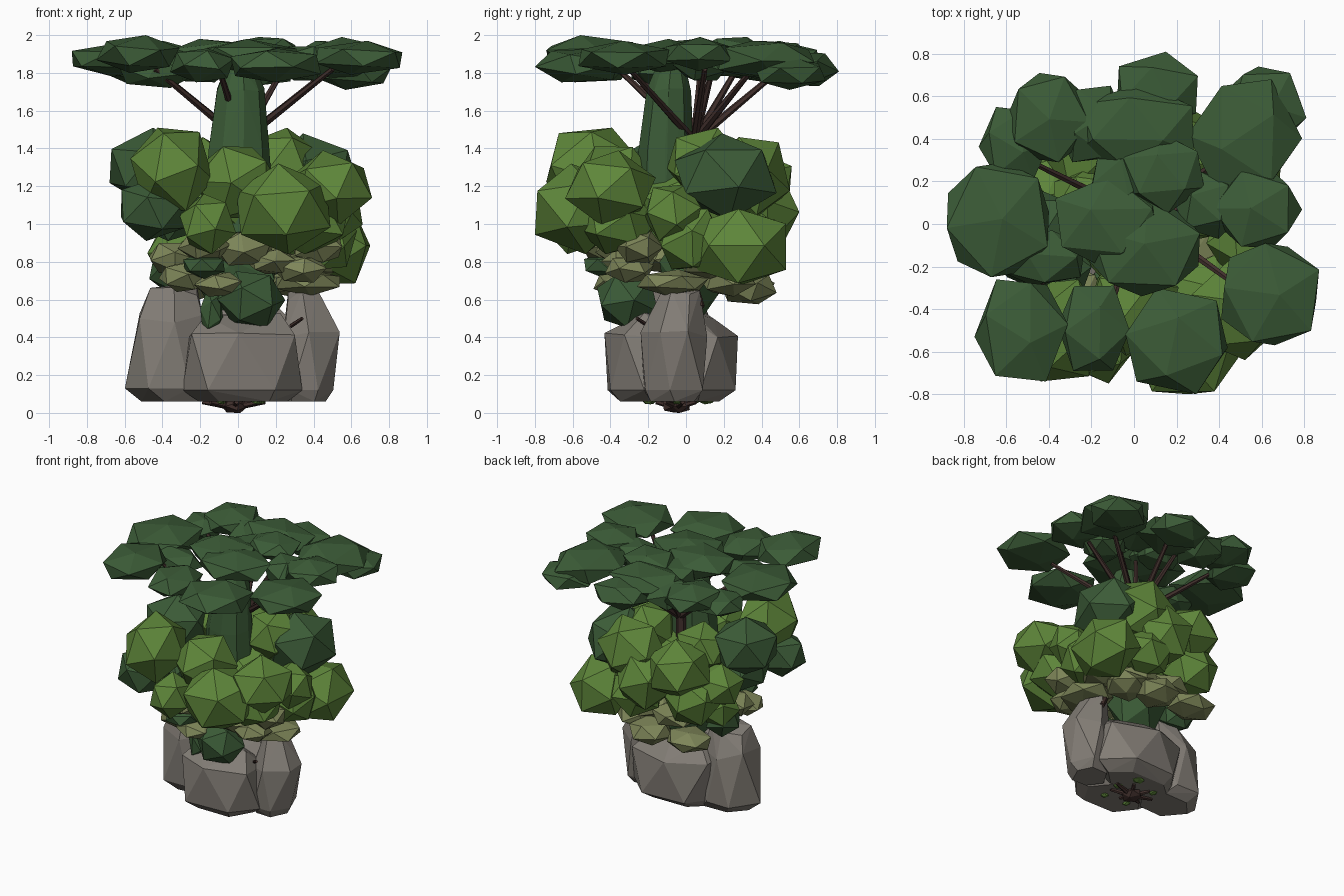
import bpy, bmesh, math, random
from mathutils import Vector, Matrix, Euler

random.seed(11)


def material(name, r, g, b):
    m = bpy.data.materials.new(name)
    m.diffuse_color = (r, g, b, 1)
    return m


DARK = material("dark green", 0.044, 0.105, 0.038)
LIGHT = material("leaf green", 0.112, 0.238, 0.042)
KHAKI = material("dry moss", 0.205, 0.235, 0.098)
STONE = material("stone", 0.225, 0.205, 0.180)
BARK = material("bark", 0.055, 0.030, 0.026)


def finish(bm, name, mat):
    me = bpy.data.meshes.new(name)
    bmesh.ops.recalc_face_normals(bm, faces=bm.faces)
    bm.to_mesh(me)
    bm.free()
    me.materials.append(mat)
    bpy.context.collection.objects.link(bpy.data.objects.new(name, me))


def blobs(name, mat, items, tilt=3.14):
    """Faceted clumps, each (x, y, z, rx, ry, rz) as half extents."""
    for i, (x, y, z, *half) in enumerate(items):
        bm = bmesh.new()
        bmesh.ops.create_icosphere(bm, subdivisions=1, radius=1)
        turn = Euler([random.uniform(-tilt, tilt), random.uniform(-tilt, tilt),
                      random.uniform(0, 6.28)]).to_matrix()
        bmesh.ops.rotate(bm, matrix=turn, verts=bm.verts)
        size = [max(abs(v.co[k]) for v in bm.verts) for k in range(3)]
        for v in bm.verts:
            v.co = Vector((x, y, z)) + Vector([v.co[k] * half[k] / size[k] for k in range(3)])
        finish(bm, f"{name}_{i + 1}", mat)


def hull(name, rings, mat=STONE, sides=6, jitter=0.10, lift=0.04, stagger=0.5):
    """Convex body around rings of (z, x, y, rx, ry)."""
    bm = bmesh.new()
    for n, (z, x, y, rx, ry) in enumerate(rings):
        for k in range(sides):
            a = (k + stagger * (n // 2) + random.uniform(-0.9, 0.9) * jitter) * 2 * math.pi / sides
            f = 1.04 + random.uniform(-jitter, jitter * 0.3)
            dz = random.uniform(-lift, lift) if z > 0.2 else 0
            bm.verts.new((x + rx * f * math.cos(a), y + ry * f * math.sin(a), z + dz))
    bmesh.ops.convex_hull(bm, input=bm.verts)
    bmesh.ops.delete(bm, geom=[v for v in bm.verts if not v.link_faces], context='VERTS')
    finish(bm, name, mat)


def limb(name, a, b, r1, r2, mat=BARK, sides=6):
    """Tapered limb from a to b."""
    a, b = Vector(a), Vector(b)
    d = b - a
    bm = bmesh.new()
    bmesh.ops.create_cone(bm, cap_ends=True, segments=sides, radius1=r1, radius2=r2, depth=d.length)
    bm.transform(Matrix.Translation((a + b) / 2) @ d.to_track_quat('Z', 'Y').to_matrix().to_4x4())
    finish(bm, name, mat)


# Flat canopy pads
blobs("canopy_pad", DARK, [
    (-0.64, 0.02, 1.87, 0.24, 0.27, 0.09), (-0.40, 0.50, 1.88, 0.19, 0.21, 0.09),
    (-0.56, 0.38, 1.83, 0.17, 0.17, 0.08), (0.01, 0.45, 1.88, 0.27, 0.21, 0.09),
    (0.11, 0.63, 1.82, 0.19, 0.18, 0.09), (0.52, 0.41, 1.87, 0.27, 0.27, 0.10),
    (0.61, 0.55, 1.80, 0.20, 0.19, 0.09), (0.14, 0.24, 1.92, 0.19, 0.19, 0.07),
    (-0.12, 0.01, 1.89, 0.25, 0.22, 0.09), (0.05, -0.11, 1.89, 0.26, 0.23, 0.09),
    (0.58, 0.07, 1.90, 0.21, 0.18, 0.09), (0.64, -0.33, 1.88, 0.23, 0.24, 0.09),
    (0.20, -0.55, 1.84, 0.24, 0.25, 0.09), (-0.53, -0.50, 1.90, 0.22, 0.24, 0.10),
    (-0.19, -0.49, 1.84, 0.17, 0.20, 0.09), (-0.43, -0.16, 1.81, 0.20, 0.13, 0.09),
    (0.35, 0.09, 1.85, 0.17, 0.16, 0.09), (-0.20, 0.47, 1.84, 0.18, 0.18, 0.09),
    (-0.05, 0.21, 1.86, 0.15, 0.15, 0.08)], tilt=0.5)

# Central column and branches holding the canopy
hull("green_column", [(0.95, 0, -0.11, 0.19, 0.17), (1.40, 0, -0.11, 0.16, 0.14),
                      (1.71, 0.01, -0.09, 0.125, 0.115), (1.82, 0.01, -0.08, 0.08, 0.08)],
     DARK, 9, 0.02, 0.01, 0)
limb("trunk", (0, 0.04, 0.4), (0.01, 0.045, 1.56), 0.05, 0.035)
for i, tip in enumerate([(-0.46, 0.28, 1.84), (-0.44, -0.28, 1.82), (0.50, -0.30, 1.82),
                         (0.50, 0.36, 1.83), (0.10, 0.50, 1.82), (0.24, 0.14, 1.82),
                         (-0.10, -0.36, 1.82), (-0.08, 0.35, 1.82), (0.50, 0.10, 1.82),
                         (0.05, 0.08, 1.85)]):
    limb(f"branch_{i + 1}", (0.02, 0.045, 1.44), tip, 0.024, 0.014)

# Upper leafy clumps
blobs("leaf_clump", LIGHT, [
    (-0.35, -0.50, 1.29, 0.22, 0.24, 0.22), (-0.01, -0.38, 1.22, 0.22, 0.24, 0.19),
    (0.49, -0.40, 1.19, 0.22, 0.24, 0.20), (0.24, -0.57, 1.08, 0.25, 0.23, 0.24),
    (-0.16, -0.58, 1.00, 0.15, 0.17, 0.16), (0.50, 0.29, 0.88, 0.20, 0.24, 0.20),
    (0.24, 0.10, 1.32, 0.18, 0.20, 0.19), (0.22, 0.34, 1.25, 0.24, 0.21, 0.21),
    (0.07, 0.40, 1.08, 0.22, 0.20, 0.20), (-0.18, 0.34, 1.20, 0.23, 0.22, 0.21),
    (0.50, -0.07, 1.06, 0.16, 0.15, 0.15), (0.47, 0.02, 0.92, 0.16, 0.17, 0.16),
    (-0.26, 0.30, 0.98, 0.18, 0.19, 0.17), (-0.34, 0.08, 0.85, 0.14, 0.16, 0.13),
    (0.18, 0.34, 0.93, 0.18, 0.18, 0.16), (-0.20, 0.10, 1.28, 0.18, 0.19, 0.18),
    (0.36, -0.36, 1.00, 0.22, 0.22, 0.16), (0.0, 0.0, 1.08, 0.32, 0.32, 0.24),
    (-0.36, 0.16, 1.06, 0.18, 0.18, 0.16)])
blobs("dark_clump", DARK, [
    (-0.45, -0.50, 1.08, 0.17, 0.17, 0.17), (-0.46, -0.07, 1.30, 0.22, 0.24, 0.21),
    (0.40, 0.21, 1.25, 0.24, 0.27, 0.23), (-0.36, -0.20, 1.06, 0.16, 0.18, 0.15)])

# Lower shrubs sitting on the boulders
blobs("low_shrub", DARK, [
    (0.07, -0.31, 0.60, 0.18, 0.16, 0.15), (-0.18, -0.42, 0.78, 0.11, 0.12, 0.07),
    (-0.14, -0.28, 0.53, 0.06, 0.07, 0.13), (-0.35, 0.05, 0.75, 0.12, 0.13, 0.11),
    (0.00, 0.02, 0.72, 0.20, 0.16, 0.25)])
blobs("moss_pad", KHAKI, [
    (0.03, -0.34, 0.87, 0.15, 0.14, 0.09), (0.42, -0.25, 0.88, 0.13, 0.13, 0.085),
    (0.33, -0.30, 0.76, 0.14, 0.13, 0.07), (0.37, -0.07, 0.69, 0.17, 0.19, 0.07),
    (-0.28, -0.32, 0.72, 0.14, 0.13, 0.08), (-0.10, -0.36, 0.68, 0.13, 0.13, 0.065),
    (-0.18, -0.44, 0.88, 0.14, 0.12, 0.07), (0.07, 0.33, 0.66, 0.15, 0.15, 0.085),
    (0.25, 0.22, 0.70, 0.16, 0.15, 0.085), (-0.25, 0.32, 0.67, 0.15, 0.15, 0.075),
    (0.14, 0.18, 0.80, 0.18, 0.16, 0.085), (-0.34, -0.10, 0.82, 0.13, 0.13, 0.08),
    (0.40, 0.12, 0.79, 0.13, 0.14, 0.08), (-0.08, 0.23, 0.79, 0.16, 0.16, 0.085),
    (0.18, -0.32, 0.80, 0.13, 0.13, 0.065)], tilt=0.6)

# Boulders
hull("left_boulder", [(0.06, -0.30, -0.04, 0.20, 0.14), (0.13, -0.37, -0.05, 0.22, 0.22),
                      (0.50, -0.35, -0.05, 0.19, 0.20), (0.66, -0.34, -0.06, 0.14, 0.12)])
hull("front_boulder", [(0.06, 0.02, -0.20, 0.24, 0.17), (0.12, 0.02, -0.21, 0.32, 0.24),
                       (0.42, 0.02, -0.21, 0.33, 0.23), (0.49, 0.03, -0.17, 0.22, 0.12)], sides=6)
hull("right_boulder", [(0.06, 0.34, -0.07, 0.13, 0.13), (0.12, 0.36, -0.07, 0.15, 0.17),
                       (0.43, 0.39, -0.06, 0.17, 0.17), (0.62, 0.34, -0.03, 0.09, 0.10)])
hull("back_boulder", [(0.06, 0.03, 0.06, 0.26, 0.13), (0.12, 0.03, 0.06, 0.34, 0.22),
                      (0.42, 0.03, 0.05, 0.36, 0.22), (0.53, 0.02, 0.02, 0.24, 0.13)])
limb("right_twig", (0.28, -0.20, 0.46), (0.34, -0.26, 0.50), 0.012, 0.010)
limb("side_root", (0.22, 0.0, 0.80), (0.36, 0.08, 0.56), 0.025, 0.02)

# Root knot and grass tufts under the base
for i in range(7):
    a = i * math.tau / 7 + 0.3
    limb(f"root_{i + 1}", (-0.02, -0.05, 0.032),
         (-0.02 + 0.17 * math.cos(a), -0.05 + 0.11 * math.sin(a), 0.058), 0.020, 0.012)
blobs("root_knot", BARK, [(-0.02, -0.05, 0.035, 0.07, 0.07, 0.035)])
blobs("grass_tuft", LIGHT, [(x, y, 0.065, r, r, 0.02) for x, y, r in
                            [(0.11, -0.04, 0.035), (-0.09, -0.19, 0.03), (0.10, -0.20, 0.03),
                             (-0.14, 0.04, 0.03), (0.05, 0.11, 0.045)]])
